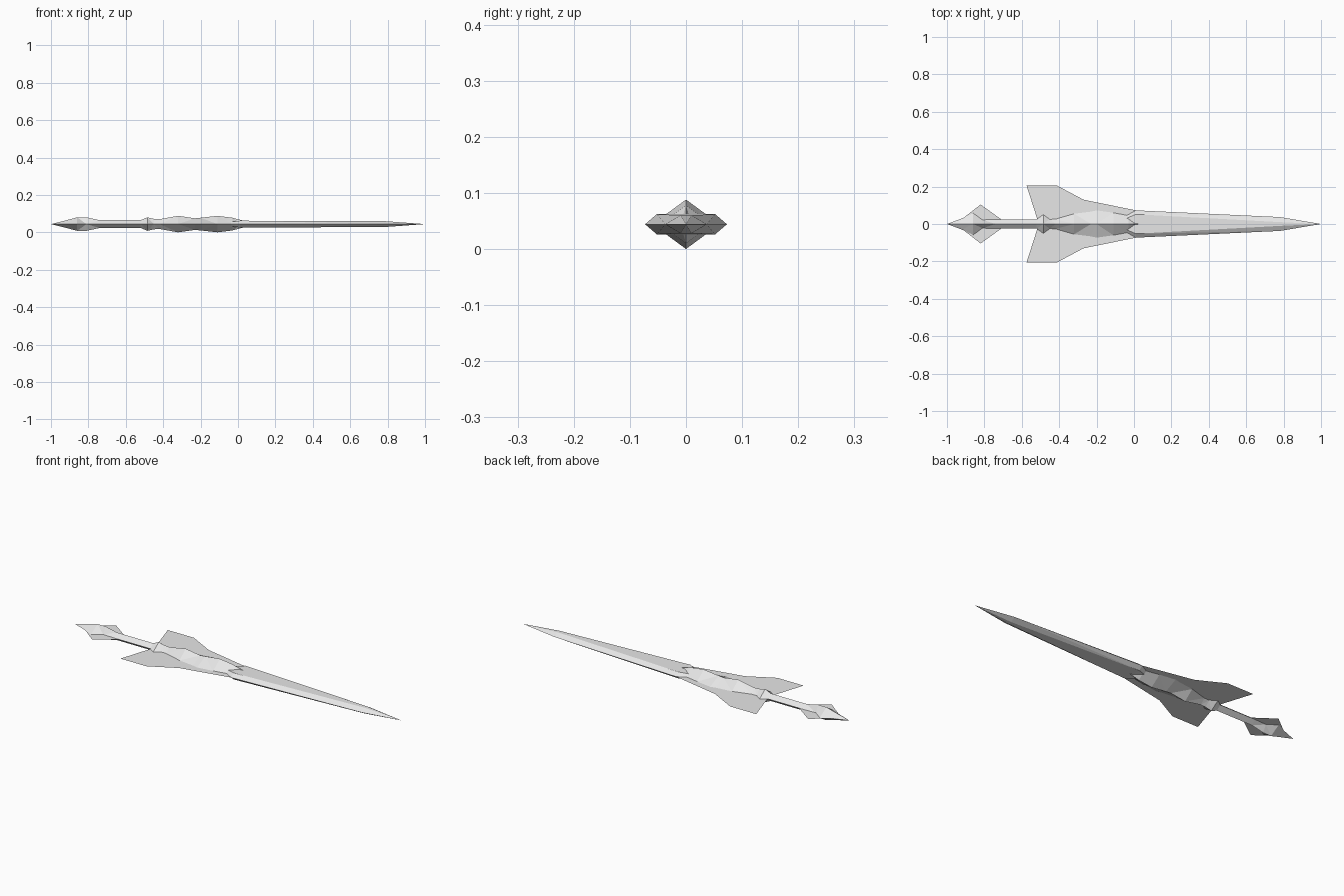
import bpy
import bmesh

cube = bpy.data.objects.get("Cube")
if cube:
    bpy.data.objects.remove(cube, do_unlink=True)

MID = 0.044  # height of the flat centre plane

steel = bpy.data.materials.new("pale grey steel")
steel.use_nodes = True
steel.diffuse_color = (0.8, 0.8, 0.8, 1)
steel.node_tree.nodes["Principled BSDF"].inputs["Base Color"].default_value = (0.8, 0.8, 0.8, 1)


def finish(name, bm):
    mesh = bpy.data.meshes.new(name)
    bm.to_mesh(mesh)
    bm.free()
    mesh.materials.append(steel)
    obj = bpy.data.objects.new(name, mesh)
    bpy.context.collection.objects.link(obj)
    return obj


def loft(name, stations, section):
    """Bridge faceted cross-sections along x, with one ring per station."""
    bm = bmesh.new()
    rings = [[bm.verts.new((s[0], y, MID + z)) for y, z in section(*s[1:])]
             for s in stations]
    n = len(rings[0])
    for a, b in zip(rings, rings[1:]):
        for i in range(n):
            j = (i + 1) % n
            bm.faces.new((a[i], a[j], b[j], b[i]))
    bm.faces.new(rings[0])
    bm.faces.new(rings[-1])
    bmesh.ops.remove_doubles(bm, verts=bm.verts, dist=0.0005)
    bmesh.ops.triangulate(bm, faces=[f for f in bm.faces if len(f.verts) == 4])
    bmesh.ops.recalc_face_normals(bm, faces=bm.faces)
    return finish(name, bm)


def diamond(w, h):
    return [(w, 0), (0, h), (-w, 0), (0, -h)]


def flat_hexagon(w, ridge, h):
    return [(w, 0), (ridge, h), (-ridge, h), (-w, 0), (-ridge, -h), (ridge, -h)]


def plate(name, outline):
    """Flat, paper-thin fin mirrored across the centre line."""
    bm = bmesh.new()
    for side in (1, -1):
        face = bm.faces.new([bm.verts.new((x, side * y, MID)) for x, y in outline])
        face.normal_update()
        if face.normal.z < 0:
            face.normal_flip()
    bmesh.ops.remove_doubles(bm, verts=bm.verts, dist=0.0005)
    return finish(name, bm)


# Blade: bevelled edges with a flat tapering centre
loft("blade", [
    (-0.04, 0.045, 0.03, 0.012),
    (0.01, 0.073, 0.052, 0.018),
    (0.78, 0.037, 0.010, 0.016),
    (1.0, 0, 0, 0),
], flat_hexagon)

# Faceted pommel and slim grip
loft("pommel_and_grip", [
    (-1.0, 0, 0),
    (-0.92, 0.030, 0.020),
    (-0.86, 0.058, 0.036),
    (-0.81, 0.022, 0.036),
    (-0.74, 0.025, 0.021),
    (-0.50, 0.025, 0.021),
], diamond)

# Collar and faceted guard core
loft("guard_core", [
    (-0.52, 0.025, 0.021),
    (-0.485, 0.050, 0.036),
    (-0.45, 0.025, 0.028),
    (-0.42, 0.026, 0.026),
    (-0.32, 0.055, 0.044),
    (-0.23, 0.066, 0.031),
    (-0.20, 0.073, 0.034),
    (-0.11, 0.060, 0.044),
    (-0.03, 0.045, 0.034),
    (0.03, 0.010, 0.018),
], diamond)

# Flat fins
plate("guard_wings", [
    (-0.50, 0), (-0.515, 0.02), (-0.575, 0.207), (-0.415, 0.207),
    (-0.27, 0.13), (0.01, 0.073), (0.01, 0),
])
plate("pommel_fins", [
    (-0.915, 0), (-0.915, 0.03), (-0.82, 0.104), (-0.71, 0.025), (-0.71, 0),
])
